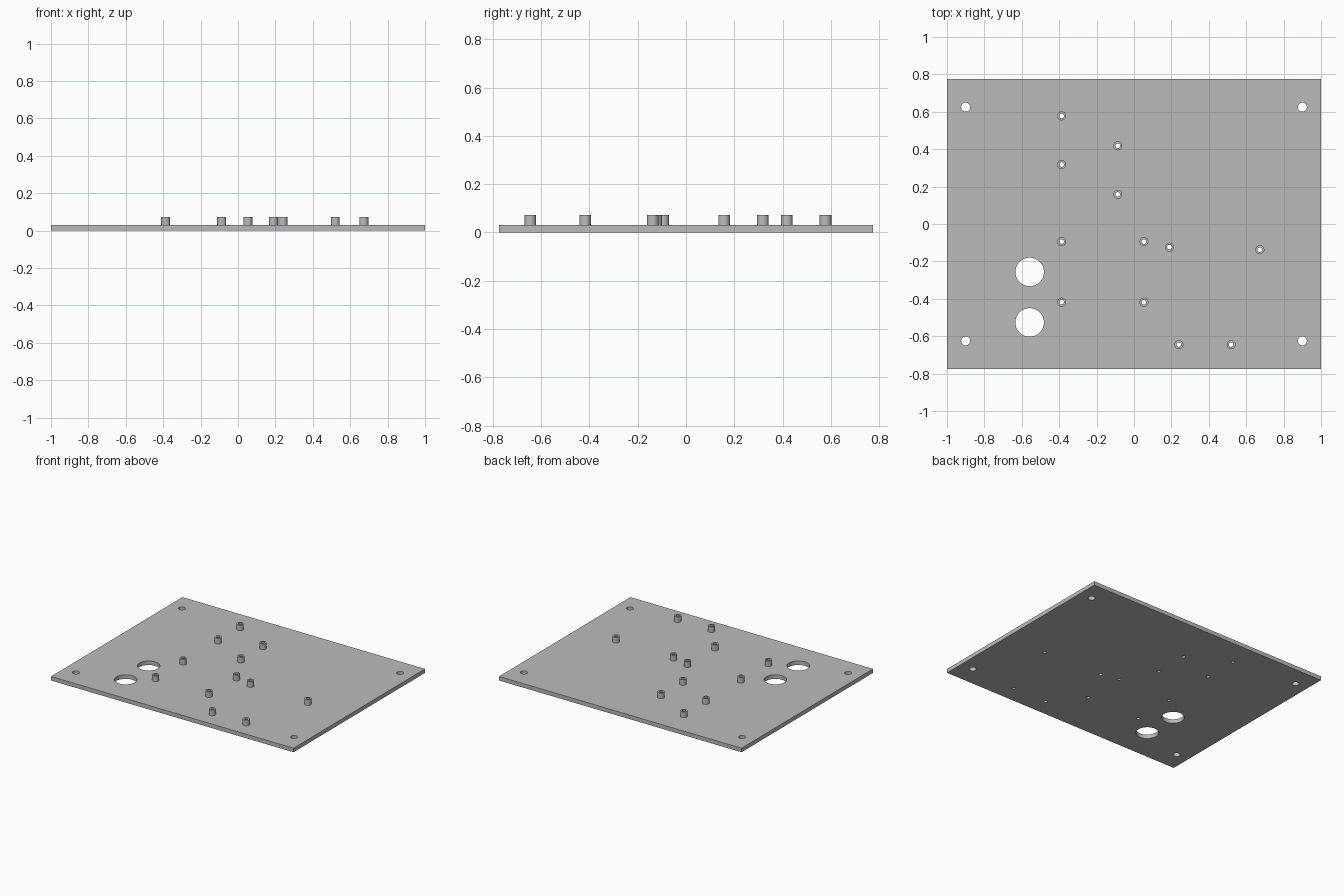
import bpy
import bmesh
from math import radians
from mathutils import Matrix

cube = bpy.data.objects.get("Cube")
if cube:
    bpy.data.objects.remove(cube, do_unlink=True)

HALF_DEPTH = 0.774
PLATE = 0.03        # plate thickness
TOP = 0.072         # top of the standoffs
OUTER, BORE = 0.024, 0.0125
SEGMENTS = 32

POSTS = [(-0.387, 0.578), (-0.387, 0.318), (-0.087, 0.418), (-0.087, 0.158),
         (-0.387, -0.094), (0.053, -0.094), (-0.387, -0.418), (0.053, -0.418),
         (0.19, -0.124), (0.673, -0.138), (0.24, -0.645), (0.52, -0.645)]
CORNERS = [(sx * 0.9, sy * 0.625) for sx in (-1, 1) for sy in (-1, 1)]
PORTS = [(-0.558, -0.256), (-0.558, -0.526)]

grey = bpy.data.materials.new("plain_grey")
grey.use_nodes = True
color = (0.5, 0.5, 0.5, 1)
grey.diffuse_color = color
grey.node_tree.nodes["Principled BSDF"].inputs["Base Color"].default_value = color


def make_object(name, bm):
    bmesh.ops.recalc_face_normals(bm, faces=bm.faces[:])
    mesh = bpy.data.meshes.new(name)
    bm.to_mesh(mesh)
    bm.free()
    mesh.materials.append(grey)
    obj = bpy.data.objects.new(name, mesh)
    bpy.context.collection.objects.link(obj)
    return obj


def select_only(obj):
    bpy.ops.object.select_all(action="DESELECT")
    obj.select_set(True)
    bpy.context.view_layer.objects.active = obj


def add_cylinder(bm, x, y, radius):
    bmesh.ops.create_cone(bm, cap_ends=True, segments=SEGMENTS, radius1=radius,
                          radius2=radius, depth=4 * PLATE,
                          matrix=Matrix.Translation((x, y, PLATE / 2)))


# Base plate
bm = bmesh.new()
bmesh.ops.create_cube(bm, size=1)
bmesh.ops.scale(bm, vec=(2, 2 * HALF_DEPTH, PLATE), verts=bm.verts)
bmesh.ops.translate(bm, vec=(0, 0, PLATE / 2), verts=bm.verts)
plate = make_object("base_plate", bm)

# Drill corner holes, large ports and standoff bores through the plate
bm = bmesh.new()
for spots, radius in ((CORNERS, 0.024), (PORTS, 0.0765), (POSTS, BORE)):
    for x, y in spots:
        add_cylinder(bm, x, y, radius)
drill = make_object("hole_cutter", bm)
drill.hide_render = True
cut = plate.modifiers.new("holes", "BOOLEAN")
cut.operation = "DIFFERENCE"
cut.solver = "EXACT"
cut.object = drill
select_only(plate)
bpy.ops.object.modifier_apply(modifier=cut.name)
bpy.data.objects.remove(drill, do_unlink=True)
bpy.ops.object.shade_smooth_by_angle(angle=radians(30))

# Hollow standoffs: an open tube wall with a ring on top
for i, (x, y) in enumerate(POSTS, 1):
    bm = bmesh.new()
    rings = []
    for radius, z in ((OUTER, PLATE), (OUTER, TOP), (BORE, TOP), (BORE, PLATE)):
        ring = bmesh.ops.create_circle(bm, segments=SEGMENTS, radius=radius,
                                       matrix=Matrix.Translation((0, 0, z)))
        rings.append(ring["verts"])
    for a, b in zip(rings, rings[1:] + rings[:1]):
        for k in range(SEGMENTS):
            n = (k + 1) % SEGMENTS
            bm.faces.new((a[k], a[n], b[n], b[k]))
    post = make_object(f"standoff_{i}", bm)
    post.location = (x, y, 0)
    select_only(post)
    bpy.ops.object.shade_smooth_by_angle(angle=radians(30))
